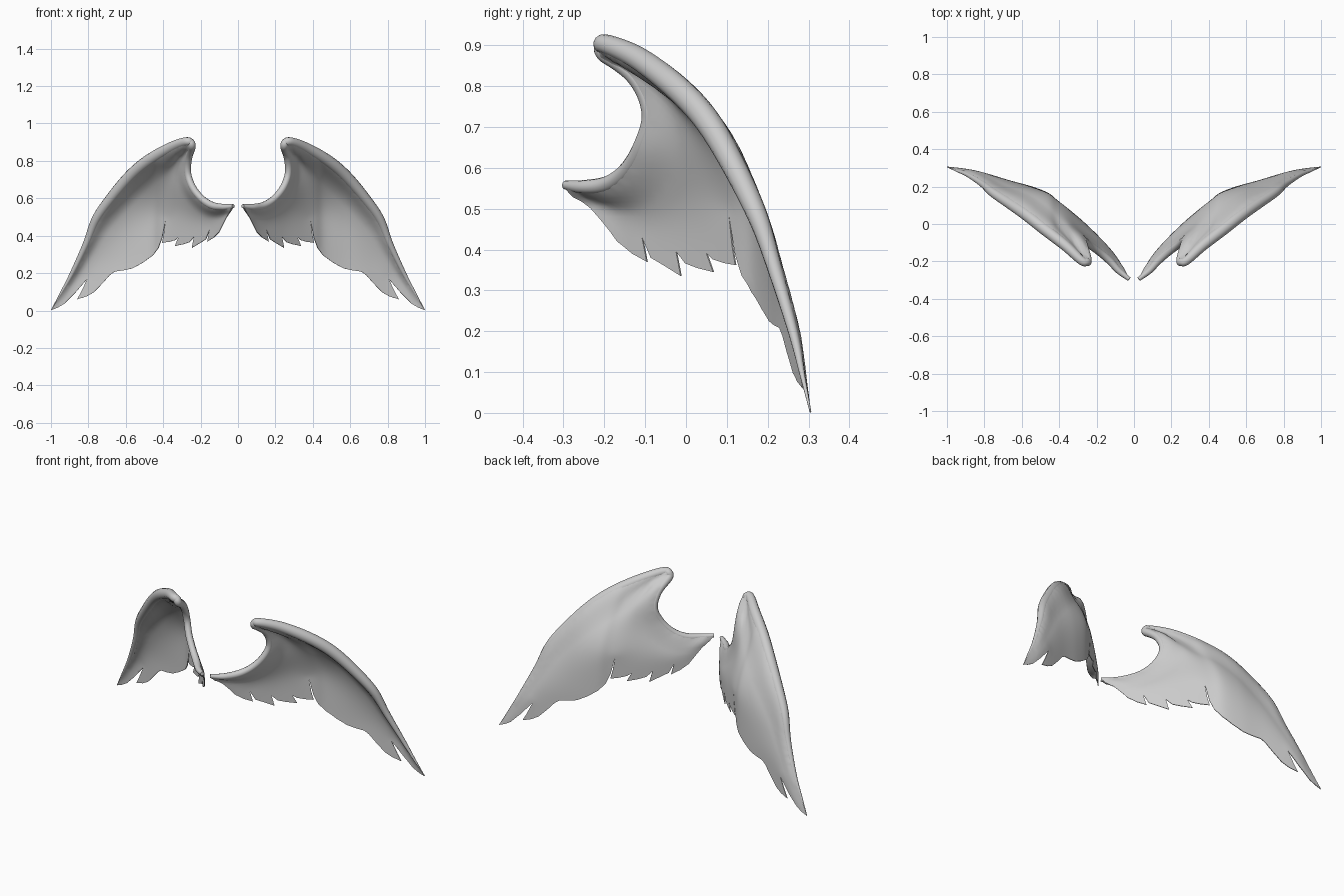
import bpy, bmesh
from mathutils import Vector
from mathutils.geometry import delaunay_2d_cdt

if "Cube" in bpy.data.objects:
    bpy.data.objects.remove(bpy.data.objects["Cube"])

# Upper rim of one wing, root to wing tip: x, z of the outline, y depth, rim radius
RIM = [(.025, .569, -.295, .011), (.08, .570, -.25, .017), (.13, .58, -.19, .020),
       (.18, .61, -.145, .019), (.225, .665, -.11, .019), (.25, .735, -.09, .019),
       (.246, .81, -.12, .020), (.226, .875, -.195, .022), (.24, .915, -.203, .022),
       (.285, .926, -.195, .024), (.38, .893, -.115, .029), (.50, .825, -.025, .032),
       (.60, .74, .05, .032), (.70, .62, .118, .029), (.78, .50, .172, .025),
       (.83, .36, .217, .018), (.90, .20, .263, .012), (.955, .09, .286, .006),
       (1.0, .003, .305, .002)]

# Feathered lower edge, wing tip to root (x, z)
FEATHERS = [(.965, .015), (.93, .035), (.87, .095), (.805, .17), (.838, .10), (.86, .06),
            (.81, .075), (.77, .098), (.72, .15), (.685, .19), (.66, .208), (.61, .215),
            (.565, .225), (.51, .255), (.455, .295), (.425, .335), (.405, .39), (.386, .485),
            (.396, .41), (.406, .362), (.37, .367), (.336, .376), (.317, .392), (.337, .345),
            (.29, .355), (.258, .366), (.234, .395), (.246, .335), (.21, .357), (.172, .38),
            (.152, .43), (.163, .37), (.13, .39), (.10, .42), (.08, .46), (.06, .50), (.04, .53)]

# Plan-view line of the membrane (x, y)
PLAN = [(0, -.34), (.03, -.29), (.06, -.232), (.10, -.168), (.16, -.098), (.25, -.008),
        (.34, .07), (.41, .125), (.46, .165), (.55, .20), (.66, .23), (.86, .287), (1.05, .31)]


def spline(pts, steps):
    """Catmull-Rom through tuples of any length."""
    out = []
    for i in range(len(pts) - 1):
        a, b, c, d = (Vector(pts[min(max(i + k, 0), len(pts) - 1)]) for k in (-1, 0, 1, 2))
        for s in range(steps):
            t = s / steps
            out.append(b + .5 * t * (c - a + t * (2 * a - 5 * b + 4 * c - d
                                                  + t * (3 * (b - c) + d - a))))
    return out + [Vector(pts[-1])]


plan_curve = spline(PLAN, 6)


def plan_y(x):
    for a, b in zip(plan_curve, plan_curve[1:]):
        if x <= b.x:
            return a.y + (b.y - a.y) * (x - a.x) / (b.x - a.x)
    return plan_curve[-1].y


# Rim centre line: outline moved inwards by its radius
outline = spline(RIM, 8)
rim = []
for i, p in enumerate(outline):
    t = outline[min(i + 1, len(outline) - 1)] - outline[max(i - 1, 0)]
    n = Vector((t[1], -t[0])).normalized() * p[3]
    rim.append((p[0] + n.x, p[1] + n.y, p[2], p[3]))
top = [(x, z, plan_y(x) - y, r) for x, z, y, r in rim]
low = []
for a, b in zip(FEATHERS, FEATHERS[1:]):
    low += [(a[0] + (b[0] - a[0]) * k / 3, a[1] + (b[1] - a[1]) * k / 3) for k in range(3)]


def shape(x, z):
    """Depth and half thickness of the cupped membrane."""
    wt = wd = ws = 0
    near, r = 9, 0
    for tx, tz, d, tr in top:
        q = (x - tx) ** 2 + (z - tz) ** 2 + 1e-6
        wt += 1 / q
        ws += 1 / q ** 2
        wd += d / q ** 2
        if q < near:
            near, r = q, tr
    wl = sum(1 / ((x - lx) ** 2 + (z - lz) ** 2 + 1e-6) for lx, lz in low)
    f = wt / (wt + wl)
    h = max(.002, .93 * r * 2.718 ** (-near / (2.1 * r + .002) ** 2))
    return plan_y(x) - wd / ws * f ** 2.7, h


def finish(ob):
    m = ob.modifiers.new("Mirror", 'MIRROR')
    m.use_mirror_merge = False
    bpy.ops.object.select_all(action='DESELECT')
    ob.select_set(True)
    bpy.context.view_layer.objects.active = ob
    bpy.ops.object.convert(target='MESH')
    bpy.ops.object.shade_smooth_by_angle(angle=.9)


# Membrane: outline filled with an even triangle grid, then cupped and thickened
loop = [Vector((x, z)) for x, z, _, _ in rim] + [Vector(p) for p in low + FEATHERS[-1:]]
n = len(loop)
pts = list(loop)
for j in range(72):
    for i in range(68):
        p = Vector((.015 * (i + .5 * (j % 2)), .013 * j))
        if min((p - q).length_squared for q in loop) > .009 ** 2:
            pts.append(p)
verts, _, faces, *_ = delaunay_2d_cdt(pts, [], [list(range(n))], 1, 1e-5)
bm = bmesh.new()
bv = [bm.verts.new((p.x, 0, p.y)) for p in verts]
for f in faces:
    bm.faces.new([bv[i] for i in f])
bmesh.ops.delete(bm, geom=[v for v in bm.verts if not v.link_faces], context='VERTS')
half = []
for v in bm.verts:
    v.co.y, h = shape(v.co.x, v.co.z)
    half.append(h)
mesh = bpy.data.meshes.new("wing_membranes")
bm.to_mesh(mesh)
bm.free()
wing = bpy.data.objects.new("wing_membranes", mesh)
bpy.context.collection.objects.link(wing)
group = wing.vertex_groups.new(name="thickness")
for i, h in enumerate(half):
    group.add([i], h / .03, 'REPLACE')
sol = wing.modifiers.new("Solidify", 'SOLIDIFY')
sol.thickness, sol.offset, sol.vertex_group = .06, 0, "thickness"
finish(wing)

# Rounded leading rim: tapered tube
cu = bpy.data.curves.new("wing_rims", 'CURVE')
cu.dimensions = '3D'
cu.bevel_depth, cu.bevel_resolution, cu.use_fill_caps = 1, 4, True
sp = cu.splines.new('POLY')
sp.points.add(len(rim) - 1)
for p, (x, z, y, r) in zip(sp.points, rim):
    p.co, p.radius = (x, y, z, 1), r
tube = bpy.data.objects.new("wing_rims", cu)
bpy.context.collection.objects.link(tube)
finish(tube)
